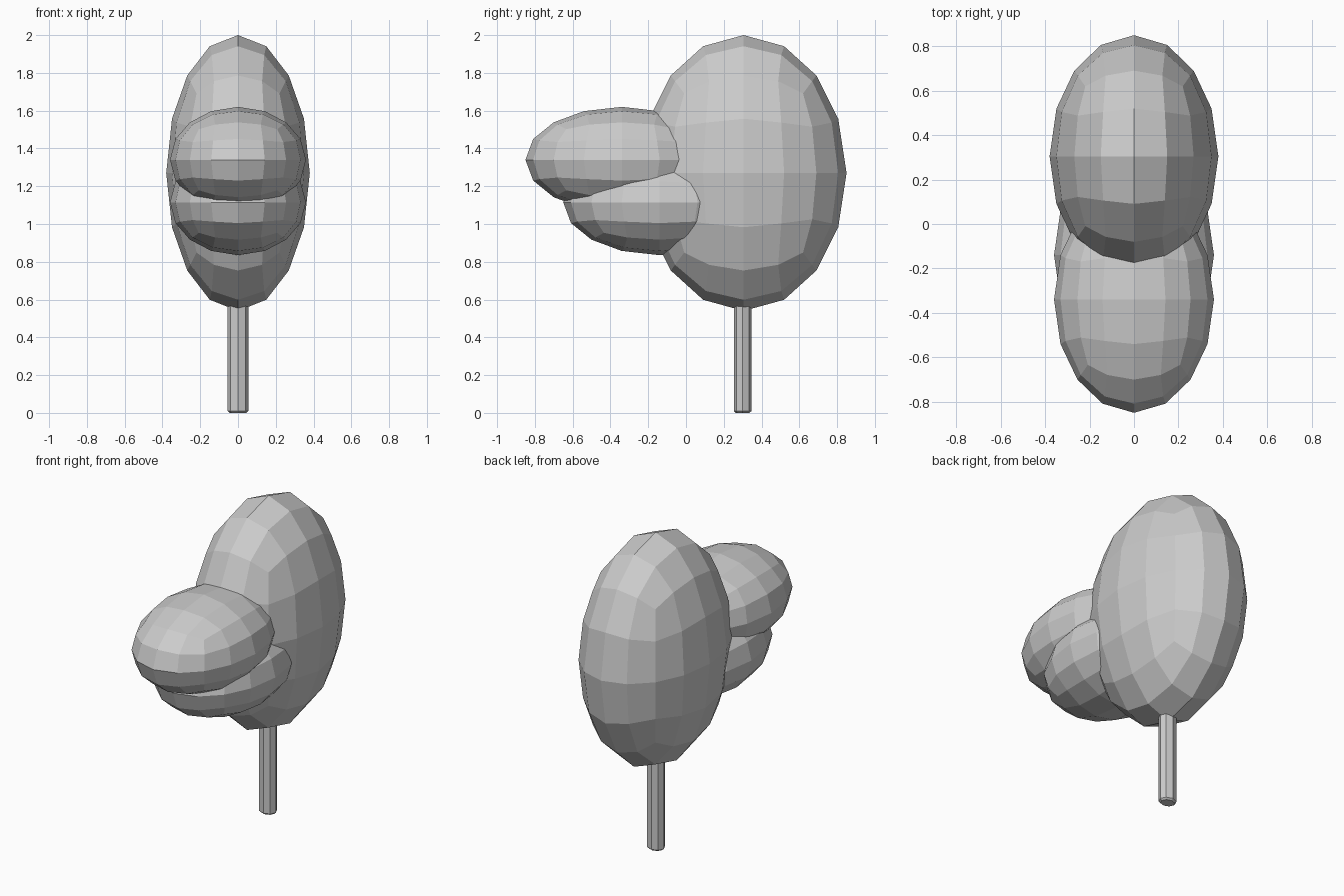
import bpy
import bmesh
from mathutils import Matrix

if "Cube" in bpy.data.objects:
    bpy.data.objects.remove(bpy.data.objects["Cube"])


def link(name, bm):
    mesh = bpy.data.meshes.new(name)
    bm.to_mesh(mesh)
    bm.free()
    obj = bpy.data.objects.new(name, mesh)
    bpy.context.collection.objects.link(obj)
    return obj


def lobe(name, centre, radii):
    """Low-poly ellipsoid: a cube subdivided twice and cast to a sphere."""
    bm = bmesh.new()
    bmesh.ops.create_cube(bm, size=2)
    obj = link(name, bm)
    sub = obj.modifiers.new("subdivide", 'SUBSURF')
    sub.levels = sub.render_levels = 2
    sub.use_limit_surface = False
    cast = obj.modifiers.new("round", 'CAST')
    cast.cast_type = 'SPHERE'
    cast.factor = 1
    cast.use_radius_as_size = False
    cast.radius = 0
    cast.size = 1
    obj.location = centre
    obj.scale = radii
    # Keep the facets flat
    for p in obj.data.polygons:
        p.use_smooth = False
    return obj


# Foliage: one tall crown and two overlapping lobes at the front
lobe("main_crown", (0, 0.305, 1.27), (0.38, 0.545, 0.73))
lobe("upper_front_lobe", (0, -0.34, 1.34), (0.36, 0.51, 0.28))
lobe("lower_front_lobe", (0, -0.14, 1.115), (0.36, 0.51, 0.28))

# Trunk: oval eight-sided post with a slightly chamfered foot
bm = bmesh.new()
bmesh.ops.create_cone(bm, cap_ends=True, segments=8, radius1=1, radius2=1, depth=0.7,
                      matrix=Matrix.Translation((0, 0, 0.35)))
bmesh.ops.scale(bm, vec=(0.055, 0.047, 1), verts=bm.verts)
foot = [e for e in bm.edges if all(v.co.z < 0.01 for v in e.verts)]
bmesh.ops.bevel(bm, geom=foot, offset=0.01, segments=1, affect='EDGES')
trunk = link("trunk", bm)
trunk.location = (0, 0.3, 0)
